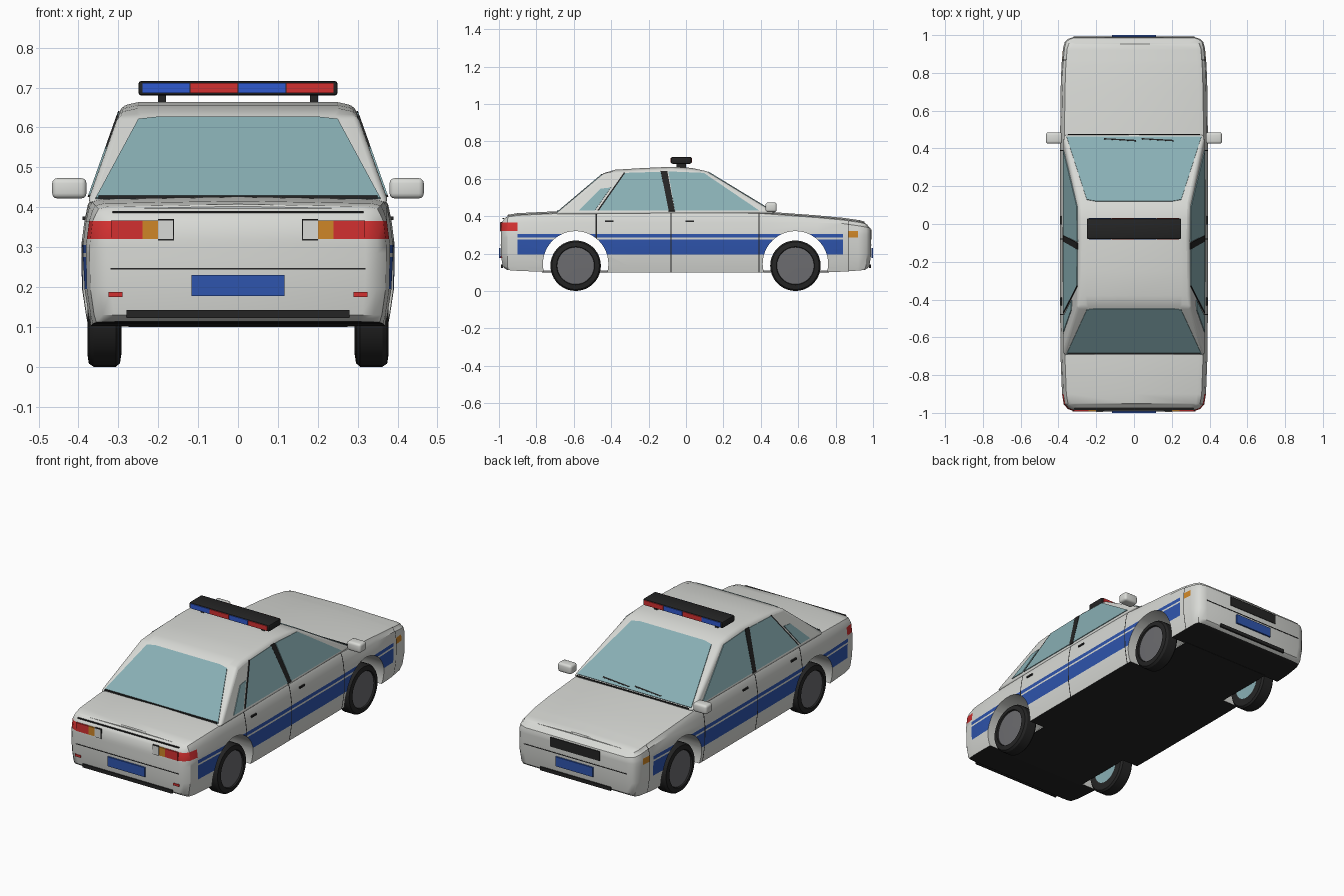
import bpy, bmesh, math
from mathutils import Vector

cube = bpy.data.objects.get("Cube")
if cube:
    bpy.data.objects.remove(cube, do_unlink=True)


def material(name, r, g, b):
    m = bpy.data.materials.new(name)
    m.use_nodes = True
    m.diffuse_color = (r, g, b, 1)
    m.node_tree.nodes["Principled BSDF"].inputs["Base Color"].default_value = (r, g, b, 1)
    return m


WHITE = material("body white", 0.69, 0.70, 0.67)
BLACK = material("trim black", 0.018, 0.018, 0.018)
BLUE = material("stripe blue", 0.028, 0.09, 0.42)
RED = material("lamp red", 0.65, 0.03, 0.03)
ORANGE = material("indicator orange", 0.62, 0.24, 0.02)
GLASS = material("window teal", 0.25, 0.43, 0.46)
RIM = material("wheel grey", 0.15, 0.15, 0.16)
BEACON = material("beacon blue", 0.03, 0.1, 0.62)


def make(name, verts, faces, mats, indices=None, smooth=True):
    bm = bmesh.new()
    vs = [bm.verts.new(v) for v in verts]
    for i, f in enumerate(faces):
        face = bm.faces.new([vs[j] for j in f])
        face.material_index = indices[i] if indices else 0
    bmesh.ops.recalc_face_normals(bm, faces=bm.faces)
    me = bpy.data.meshes.new(name)
    bm.to_mesh(me)
    bm.free()
    for m in mats:
        me.materials.append(m)
    ob = bpy.data.objects.new(name, me)
    bpy.context.collection.objects.link(ob)
    if smooth:
        activate(ob)
        bpy.ops.object.shade_smooth_by_angle(angle=math.radians(32))
    return ob


def activate(ob):
    bpy.ops.object.select_all(action='DESELECT')
    ob.select_set(True)
    bpy.context.view_layer.objects.active = ob


def bevel(ob, width, segments=2):
    mod = ob.modifiers.new("bevel", 'BEVEL')
    mod.width, mod.segments = width, segments
    mod.limit_method, mod.angle_limit = 'ANGLE', math.radians(28)
    activate(ob)
    bpy.ops.object.modifier_apply(modifier=mod.name)
    bpy.ops.object.shade_smooth_by_angle(angle=math.radians(40))


def box(name, x, y, z, mat):
    """Box between low and high limits on each axis."""
    v = [(a, b, c) for a in x for b in y for c in z]
    f = [(0, 1, 3, 2), (4, 6, 7, 5), (0, 4, 5, 1), (2, 3, 7, 6), (0, 2, 6, 4), (1, 5, 7, 3)]
    return make(name, v, f, [mat], smooth=False)


def panel(name, points, mat, thick=0.004):
    """Thin flat plate straddling the surface it lies on."""
    p = [Vector(q) for q in points]
    n = (p[1] - p[0]).cross(p[2] - p[0]).normalized() * thick
    c = len(p)
    faces = [tuple(range(c)), tuple(range(c, 2 * c))]
    faces += [(i, (i + 1) % c, c + (i + 1) % c, c + i) for i in range(c)]
    return make(name, [q + n for q in p] + [q - n for q in p], faces, [mat], smooth=False)


def lathe(name, profile, mats, indices, x, y, z, side, seg=36):
    """Revolve (x, radius) points round the axle."""
    verts, faces, ids = [], [], []
    for px, r in profile:
        for s in range(seg):
            a = 2 * math.pi * s / seg
            verts.append((side * (x + px), y + r * math.cos(a), z + r * math.sin(a)))
    for i in range(len(profile) - 1):
        for s in range(seg):
            t = (s + 1) % seg
            faces.append((i * seg + s, i * seg + t, (i + 1) * seg + t, (i + 1) * seg + s))
            ids.append(indices[i])
    last = len(verts) - seg
    faces += [tuple(range(seg)), tuple(range(last, last + seg))]
    return make(name, verts, faces, mats, ids + [indices[0], indices[-1]])


def interp(keys, v):
    for (a, p), (b, q) in zip(keys, keys[1:]):
        if v <= b:
            return p + (q - p) * max(0, (v - a) / (b - a))
    return keys[-1][1]


# Lower body: cross-sections lofted from tail to nose
WIDTH = [(-.99, .32), (-.98, .35), (-.955, .372), (-.9, .381), (-.7, .389), (-.3, .393),
         (.3, .393), (.7, .389), (.84, .384), (.93, .376), (.965, .366), (.98, .35), (.99, .32)]
DECK = [(-1, .395), (-.9, .41), (-.65, .422), (0, .425), (.47, .42), (.84, .385), (.93, .372), (1, .36)]
SILL = [(-1, .115), (-.8, .1), (.8, .1), (1, .115)]
stations = sorted([k[0] for k in WIDTH] + [-.483, -.477, -.083, -.077, .387, .393, .866, .87, .92])
factor = [.955, .97, .995, 1, 1, 1, .995, .98, .96, .94, .88]
tuck = [.03, .01, 0, 0, 0, 0, 0, .004, .012, .022, .035]
ROWS, RING = len(factor), 2 * len(factor) + 1
verts, faces, ids = [], [], []
for y in stations:
    w, t = interp(WIDTH, y), interp(DECK, y)
    zs = [interp(SILL, y), .13, .195, .275, .285, .305, .32, min(.365, t - .025), t - .02, t - .006, t]
    weight = max(0, (abs(y) - .95) / .04)
    half = [(w * f, y - math.copysign(d * weight, y), z) for f, d, z in zip(factor, tuck, zs)]
    verts += half + [(0, half[-1][1], t + .006)] + [(-a, b, c) for a, b, c in reversed(half)]


def paint(y0, y1, k):
    mid, row = (y0 + y1) / 2, min(k, RING - 2 - k)
    if k == RING - 1 or (y1 - y0 < .008 and row < 9):
        return 1
    if mid < -.9 and row == 6:
        return 3
    if .87 < mid < .92 and row in (4, 5):
        return 4
    if -.9 < mid < .84 and row in (2, 4):
        return 2
    return 0


for j in range(len(stations) - 1):
    for k in range(RING):
        n = (k + 1) % RING
        faces.append((j * RING + k, j * RING + n, (j + 1) * RING + n, (j + 1) * RING + k))
        ids.append(paint(stations[j], stations[j + 1], k))
for base in (0, (len(stations) - 1) * RING):
    for i in range(ROWS - 1):
        faces.append((base + i, base + i + 1, base + RING - 2 - i, base + RING - 1 - i))
    faces.append((base + ROWS - 1, base + ROWS, base + ROWS + 1))
    ids += [0] * ROWS
body = make("lower_body", verts, faces, [WHITE, BLACK, BLUE, RED, ORANGE], ids)

# Wheel arches cut through the body, with a floor across the gap
WHEELS = {"rear": -.59, "front": .585}
for label, y in WHEELS.items():
    cutter = lathe("arch_cutter", [(-.6, .175), (.6, .175)], [WHITE], [0], 0, y, .145, 1, 48)
    cutter.hide_render = True
    mod = body.modifiers.new("arch", 'BOOLEAN')
    mod.operation, mod.solver, mod.object = 'DIFFERENCE', 'EXACT', cutter
    activate(body)
    bpy.ops.object.modifier_apply(modifier=mod.name)
    bpy.data.objects.remove(cutter, do_unlink=True)
    box(label + "_floor", (-.275, .275), (y - .18, y + .18), (.1, .105), BLACK)
    box(label + "_floor_lining", (-.275, .275), (y - .18, y + .18), (.105, .11), WHITE)
activate(body)
bpy.ops.object.shade_smooth_by_angle(angle=math.radians(32))

# Wheels
tyre = [(0, .02), (.002, .085), (0, .1), (.004, .126), (.014, .135), (.07, .135),
        (.082, .127), (.086, .102), (.078, .099), (.08, .02)]
for label, y in WHEELS.items():
    for side, hand in ((1, "left"), (-1, "right")):
        lathe(f"{label}_{hand}_wheel", tyre, [BLACK, RIM, GLASS],
              [2, 0, 0, 0, 0, 0, 0, 0, 1], .292, y, .135, side)

# Cabin: side profile widened by a tapering, crowned section
profile = [(-.70, .41), (-.44, .63), (-.38, .648), (-.25, .656), (-.08, .664),
           (.03, .658), (.11, .64), (.48, .415)]


def flank(z):
    return .375 - .355 * (z - .42)


verts, cols = [], (-1, -.85, 0, .85, 1)
for i, (y, z) in enumerate(profile):
    low = z - .01 if 2 <= i <= 5 else z
    verts += [(c * flank(low), y, low if abs(c) == 1 else z) for c in cols]
count = len(profile)
faces = [(i * 5 + c, i * 5 + c + 1, (i + 1) % count * 5 + c + 1, (i + 1) % count * 5 + c)
         for i in range(count) for c in range(4)]
faces += [tuple(i * 5 + e for i in range(count)) for e in (0, 4)]
bevel(make("cabin", verts, faces, [WHITE]), .014, 3)


# Windscreen, rear window and wipers lie on the sloping ends
def slope(a, b, x, t):
    return (x, a[0] + (b[0] - a[0]) * t, a[1] + (b[1] - a[1]) * t)


for name, a, b in (("windscreen", profile[-1], profile[-2]), ("rear_window", profile[0], profile[1])):
    panel(name, [slope(a, b, x, t) for x, t in
                 ((-.357, .05), (.357, .05), (.25, .95), (.2, .975), (-.2, .975), (-.25, .95))], GLASS)
for i, x in enumerate((-.16, .04)):
    panel(f"wiper_{i}", [slope(profile[-1], profile[-2], x + dx, t) for dx, t in
                         ((0, .075), (.17, .1), (.17, .12), (0, .09))], BLACK, .0049)

# Side windows, pillars, handles and mirrors
side_panels = [
    ("front_side_window", GLASS, [(.39, .43), (.095, .63), (-.095, .638), (-.06, .43)]),
    ("door_pillar", BLACK, [(-.06, .425), (-.1, .64), (-.135, .64), (-.092, .425)]),
    ("rear_side_window", GLASS, [(-.092, .43), (-.135, .636), (-.325, .63), (-.465, .43)]),
    ("rear_door_edge", BLACK, [(-.465, .43), (-.325, .63), (-.332, .632), (-.474, .43)]),
    ("quarter_window", GLASS, [(-.572, .43), (-.455, .546), (-.402, .552), (-.487, .43)])]
for side, hand in ((1, "left"), (-1, "right")):
    for name, mat, pts in side_panels:
        panel(f"{hand}_{name}", [(side * flank(z), y, z) for y, z in pts], mat)
    for label, y in (("rear", -.41), ("front", .02)):
        box(f"{hand}_{label}_handle", sorted((side * .378, side * .39)),
            (y - .022, y + .022), (.368, .377), BLACK)
    bevel(box(hand + "_mirror", sorted((side * .38, side * .466)), (.425, .485), (.422, .473), WHITE), .013, 3)

# Tail details
for side, hand in ((1, "left"), (-1, "right")):
    for name, lo, hi, z, mat in (("tail_lamp", .24, .318, (.32, .367), RED),
                                 ("tail_indicator", .2, .24, (.32, .367), ORANGE),
                                 ("reverse_lamp_frame", .16, .2, (.317, .37), BLACK),
                                 ("reflector", .29, .325, (.175, .187), RED)):
        box(f"{hand}_{name}", sorted((side * lo, side * hi)), (-.993, -.985), z, mat)
    box(hand + "_reverse_lamp", sorted((side * .163, side * .2)), (-.994, -.986), (.32, .367), WHITE)

# Plates, bumper strips and seams on both ends
for label, s, strip in (("rear", -1, .28), ("front", 1, .22)):
    box(label + "_plate", (-.117, .117), sorted((s * .991, s * 1.0)), (.177, .23), BLUE)
    box(label + "_bumper_strip", (-strip, strip), sorted((s * .979, s * .988)), (.122, .142), BLACK)
    box(label + "_bumper_seam", (-.32, .32), sorted((s * .985, s * .992)), (.244, .248), BLACK)
box("grille", (-.155, .155), (.985, .993), (.275, .328), BLACK)
box("boot_lid_seam", (-.315, .315), (-.982, -.973), (.386, .39), BLACK)
box("boot_top_seam", (-.35, .35), (-.69, -.684), (.422, .43), BLACK)
box("bonnet_top_seam", (-.35, .35), (.472, .477), (.421, .428), BLACK)

# Roof light bar
bevel(box("light_bar", (-.25, .25), (-.08, .03), (.68, .717), BLACK), .008)
for i, mat in enumerate((BEACON, RED, BEACON, RED)):
    x = -.24 + .12 * i
    box(f"beacon_{i}", (x + .001, x + .119), (-.083, .033), (.686, .712), mat)
for side, hand in ((1, "left"), (-1, "right")):
    box(hand + "_bar_foot", sorted((side * .18, side * .2)), (-.05, .0), (.645, .685), BLACK)
